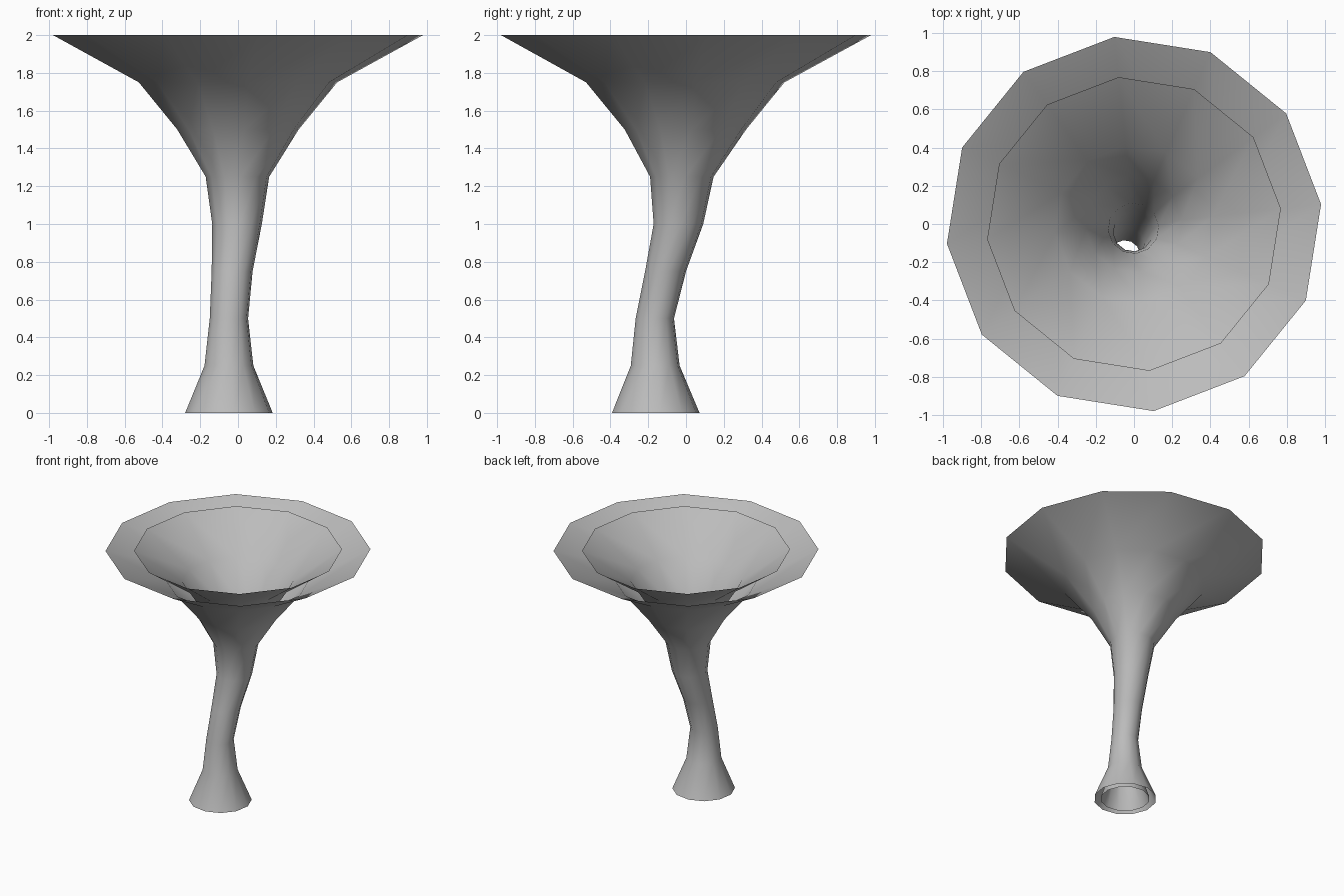
import bpy
import bmesh
from math import cos, sin, radians

cube = bpy.data.objects.get("Cube")
if cube:
    bpy.data.objects.remove(cube, do_unlink=True)

SIDES = 12
TWIST = radians(6)
STEP = 0.25
INNER_SCALE = 0.785

# Rings from the base up: centre x, centre y, radius
RINGS = [
    (-0.048, -0.16, 0.233),
    (-0.048, -0.163, 0.13),
    (-0.048, -0.165, 0.102),
    (-0.031, -0.108, 0.109),
    (-0.005, -0.04, 0.132),
    (-0.003, -0.022, 0.169),
    (0, -0.003, 0.323),
    (0, -0.004, 0.528),
    (0, 0, 0.985),
]

grey = bpy.data.materials.new("storm grey")
grey.use_nodes = True
color = (0.5, 0.5, 0.5, 1)
grey.diffuse_color = color
grey.node_tree.nodes["Principled BSDF"].inputs["Base Color"].default_value = color


def funnel(name, scale):
    """Open bent tube skinned through the rings."""
    bm = bmesh.new()
    loops = []
    for level, (cx, cy, radius) in enumerate(RINGS):
        angles = [TWIST + radians(360 / SIDES) * i for i in range(SIDES)]
        loops.append([bm.verts.new((cx + scale * radius * cos(a),
                                    cy + scale * radius * sin(a),
                                    level * STEP)) for a in angles])
    for low, high in zip(loops, loops[1:]):
        for i in range(SIDES):
            j = (i + 1) % SIDES
            bm.faces.new((low[i], low[j], high[j], high[i])).smooth = True
    mesh = bpy.data.meshes.new(name)
    bm.to_mesh(mesh)
    bm.free()
    mesh.materials.append(grey)
    obj = bpy.data.objects.new(name, mesh)
    bpy.context.collection.objects.link(obj)
    return obj


# Two nested open shells with a gap between them
funnel("outer_funnel", 1)
funnel("inner_funnel", INNER_SCALE)
